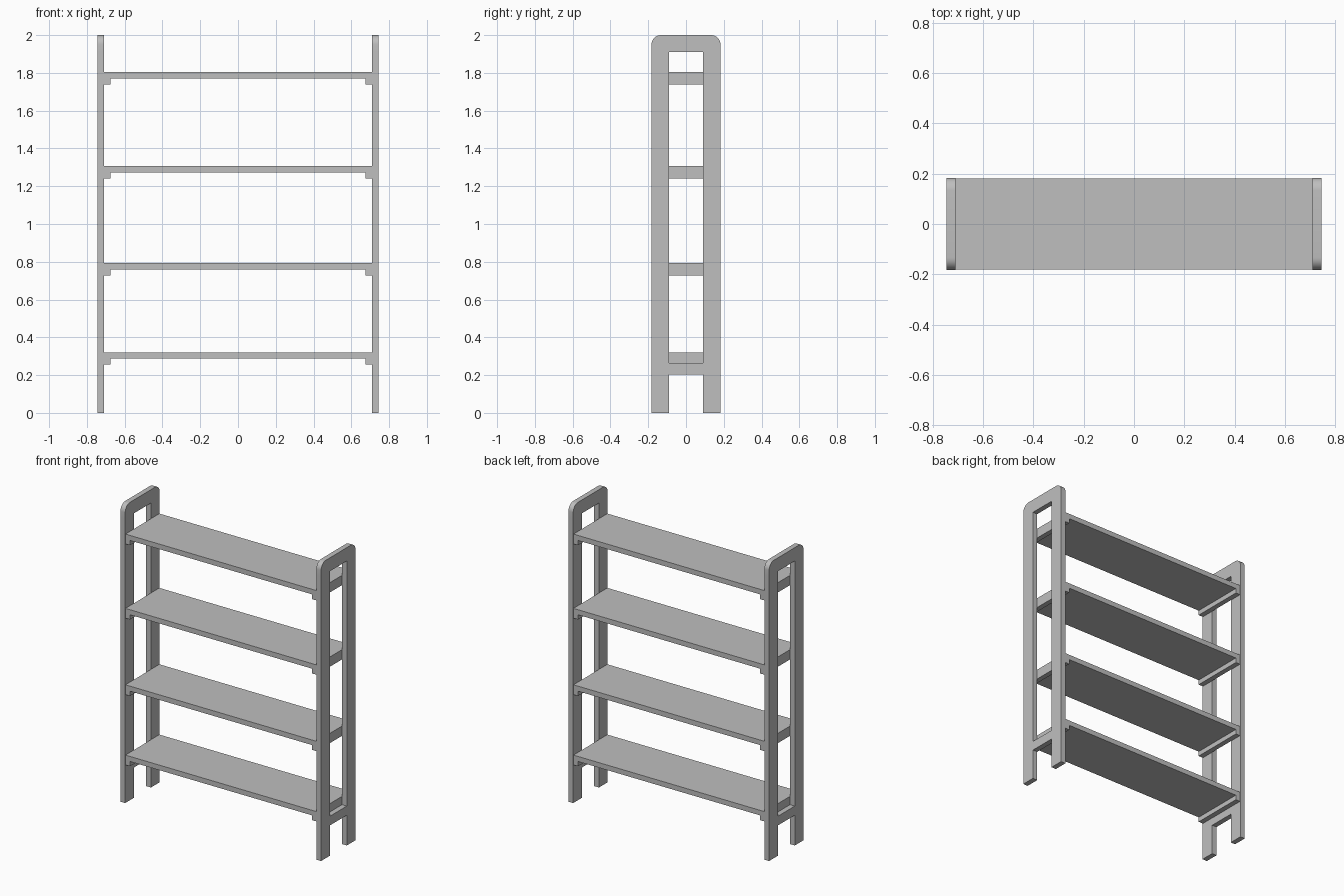
import bpy
import bmesh

if "Cube" in bpy.data.objects:
    bpy.data.objects.remove(bpy.data.objects["Cube"])

# Single flat colour
grey = bpy.data.materials.new("plain_grey")
grey.use_nodes = True
colour = (0.52, 0.52, 0.52, 1)
grey.diffuse_color = colour
grey.node_tree.nodes["Principled BSDF"].inputs["Base Color"].default_value = colour


def box(name, x, y, z, round_top=0):
    """Box from (min, max) ranges, optionally rounding its upper front and back edges."""
    bm = bmesh.new()
    bmesh.ops.create_cube(bm, size=1)
    for v in bm.verts:
        v.co = [r[0] if c < 0 else r[1] for c, r in zip(v.co, (x, y, z))]
    if round_top:
        edges = [e for e in bm.edges
                 if all(v.co.z > z[1] - 0.001 for v in e.verts)
                 and abs(e.verts[0].co.y - e.verts[1].co.y) < 0.001]
        bmesh.ops.bevel(bm, geom=edges, offset=round_top, segments=8,
                        profile=0.5, affect='EDGES')
    mesh = bpy.data.meshes.new(name)
    bm.to_mesh(mesh)
    bm.free()
    mesh.materials.append(grey)
    obj = bpy.data.objects.new(name, mesh)
    bpy.context.collection.objects.link(obj)
    if round_top:
        bpy.context.view_layer.objects.active = obj
        obj.select_set(True)
        bpy.ops.object.shade_smooth_by_angle()
        obj.select_set(False)
    return obj


INNER, OUTER = 0.71, 0.745   # side frame thickness range
DEPTH, GAP = 0.183, 0.09     # half depth of frame and of its opening
BOARD = 0.034                # board and cleat thickness
ARCH = 1.91                  # underside of the top rail


def side(s, a, b):
    return tuple(sorted((s * a, s * b)))


# Side frames: two legs, rounded top rail, lower rail
for label, s in (("left", 1), ("right", -1)):
    x = side(s, INNER, OUTER)
    for end, t in (("front", -1), ("back", 1)):
        box(f"{label}_{end}_leg", x, side(t, GAP, DEPTH), (0, ARCH))
    box(f"{label}_top_rail", x, (-DEPTH, DEPTH), (ARCH, 2), round_top=0.05)
    box(f"{label}_lower_rail", x, (-GAP, GAP), (0.203, 0.265))

# Shelves, each with a support cleat under both ends
for i, top in enumerate((0.321, 0.793, 1.306, 1.805), 1):
    under = top - BOARD
    y = (-0.18, 0.18)
    box(f"shelf_{i}", (-INNER, INNER), y, (under, top))
    for label, s in (("left", 1), ("right", -1)):
        box(f"shelf_{i}_{label}_cleat", side(s, INNER - BOARD, INNER), y,
            (under - 0.032, under))
